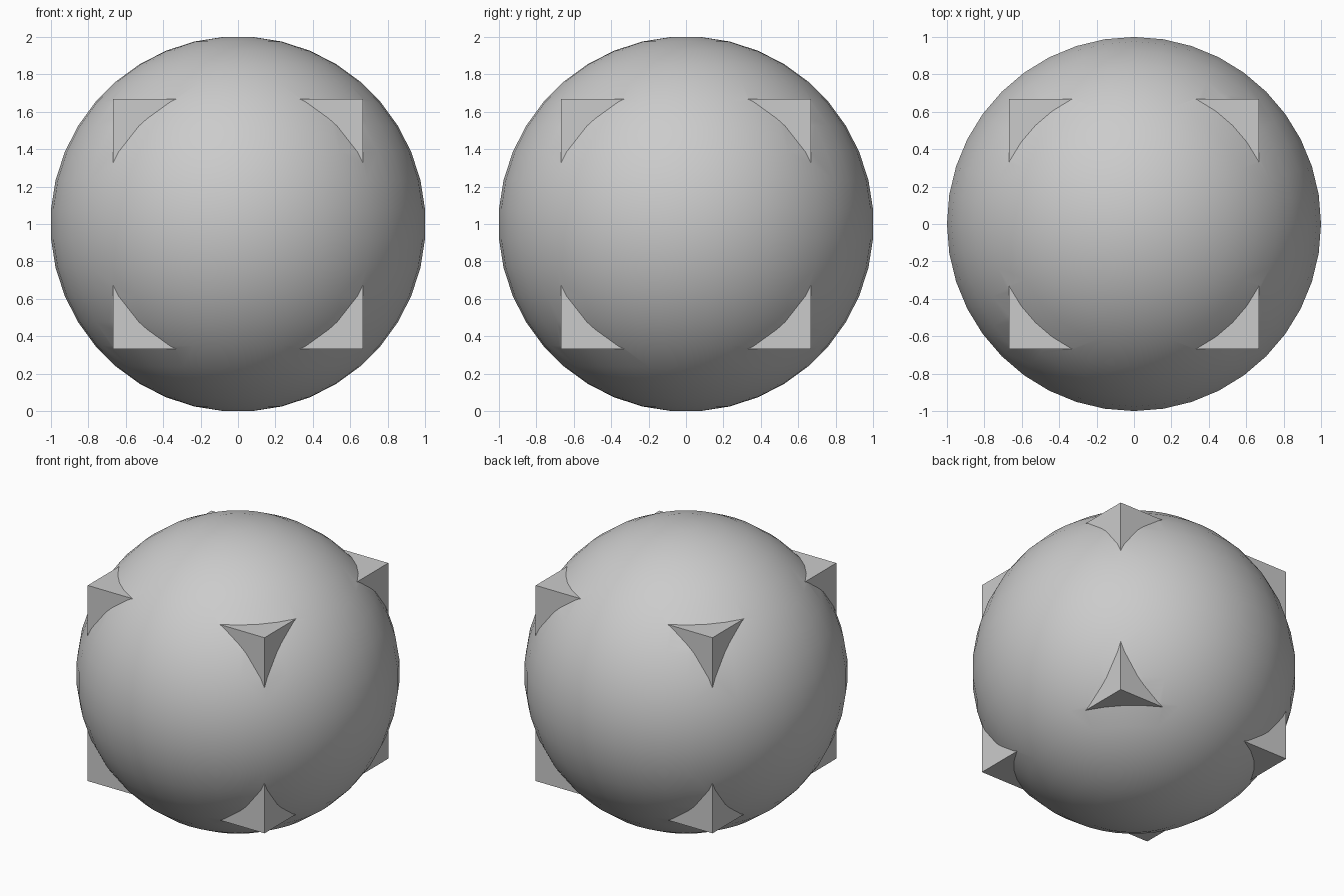
import bpy, bmesh, math
from mathutils import Vector

old = bpy.data.objects.get("Cube")
if old:
    bpy.data.objects.remove(old, do_unlink=True)

SEGMENTS, RINGS = 40, 20
HALF_STEP = math.pi / RINGS / 2
RADIUS = 1 / math.cos(HALF_STEP)   # flat polar caps land exactly on z = 0 and 2
CUBE_SIZE = RADIUS * 4 / 3
CENTRE = Vector((0, 0, 1))

grey = bpy.data.materials.new("plain_grey")
grey.use_nodes = True
grey.diffuse_color = (0.6, 0.6, 0.6, 1)
grey.node_tree.nodes["Principled BSDF"].inputs["Base Color"].default_value = grey.diffuse_color


def make_object(name, bm):
    bmesh.ops.recalc_face_normals(bm, faces=bm.faces)
    mesh = bpy.data.meshes.new(name)
    bm.to_mesh(mesh)
    bm.free()
    mesh.materials.append(grey)
    obj = bpy.data.objects.new(name, mesh)
    obj.location = CENTRE
    bpy.context.collection.objects.link(obj)
    return obj


# Ball: stacked rings offset by half a step, closed by flat caps
bm = bmesh.new()
rings = []
for i in range(RINGS):
    polar = (2 * i + 1) * HALF_STEP
    r, z = RADIUS * math.sin(polar), RADIUS * math.cos(polar)
    angles = [math.tau * j / SEGMENTS for j in range(SEGMENTS)]
    rings.append([bm.verts.new((r * math.cos(a), r * math.sin(a), z)) for a in angles])
for upper, lower in zip(rings, rings[1:]):
    for j in range(SEGMENTS):
        k = (j + 1) % SEGMENTS
        bm.faces.new((upper[j], lower[j], lower[k], upper[k]))
bm.faces.new(rings[0])
bm.faces.new(rings[-1])
ball = make_object("ball_with_cube_corners", bm)

# Cube whose eight corners poke through the ball
bm = bmesh.new()
bmesh.ops.create_cube(bm, size=CUBE_SIZE)
cube = make_object("corner_cube", bm)

# Join both into one solid
union = ball.modifiers.new("join_cube", "BOOLEAN")
union.operation = "UNION"
union.solver = "EXACT"
union.object = cube
bpy.ops.object.select_all(action="DESELECT")
ball.select_set(True)
bpy.context.view_layer.objects.active = ball
bpy.ops.object.modifier_apply(modifier=union.name)
bpy.data.objects.remove(cube, do_unlink=True)

# Smooth ball, crisp cube corners
bpy.ops.object.shade_smooth_by_angle(angle=math.radians(30))
